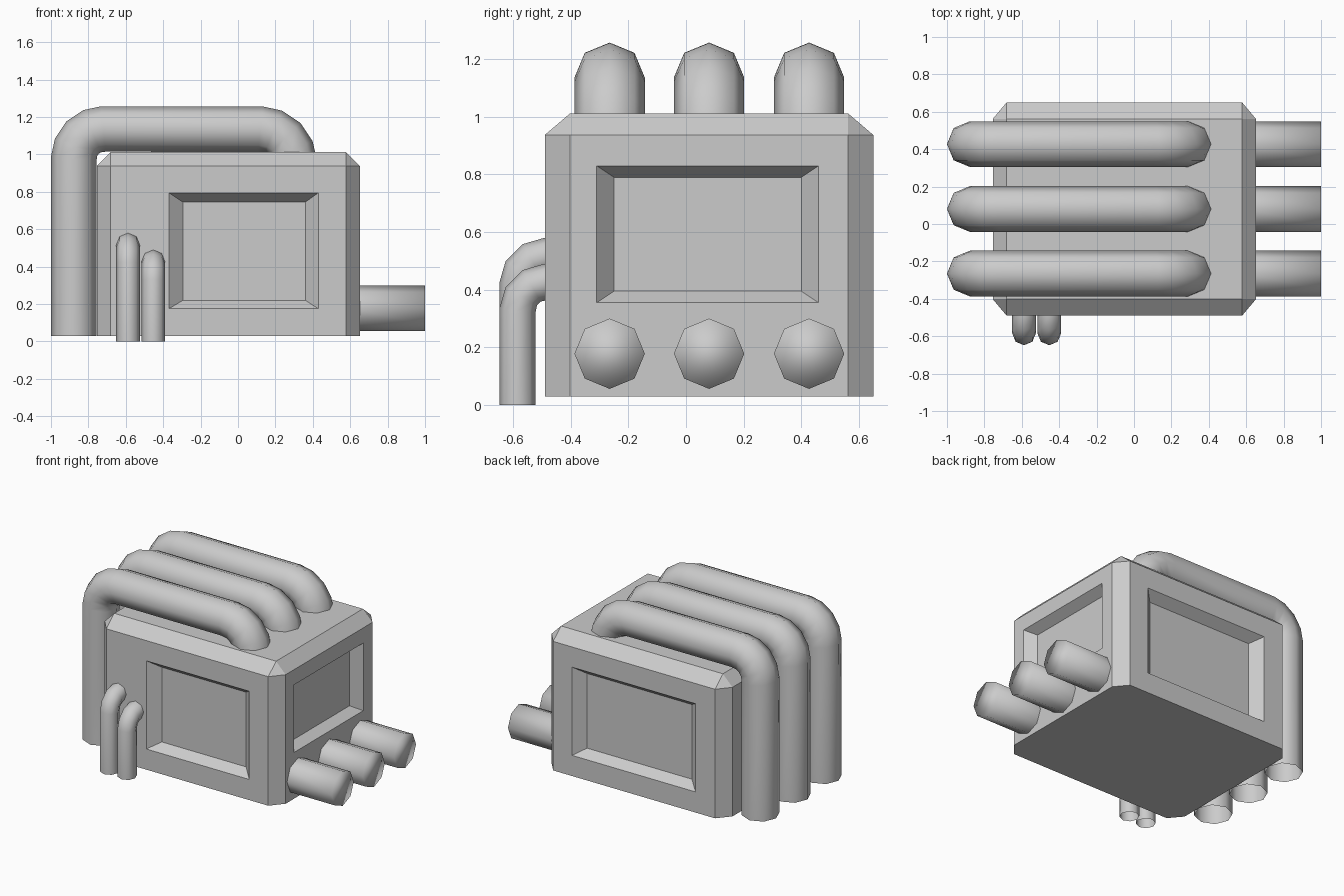
import bpy, bmesh
from math import sin, cos, pi
from mathutils import Vector

if "Cube" in bpy.data.objects:
    bpy.data.objects.remove(bpy.data.objects["Cube"])


def add_object(name, bm):
    bmesh.ops.recalc_face_normals(bm, faces=bm.faces)
    mesh = bpy.data.meshes.new(name)
    bm.to_mesh(mesh)
    bm.free()
    obj = bpy.data.objects.new(name, mesh)
    bpy.context.collection.objects.link(obj)
    return obj


def panel(bm, axis, sign, outer, inner, depth):
    """Sink a sloped panel into one flat side; rects are (min, max, zmin, zmax)."""
    face = max(bm.faces, key=lambda f: f.normal[axis] * sign * f.calc_area())
    u = 1 - axis
    for rect, sink in ((outer, 0), (inner, depth)):
        bmesh.ops.inset_individual(bm, faces=[face], thickness=0.02)
        mid = face.calc_center_median()
        for v in face.verts:
            hi_u, hi_z = v.co[u] > mid[u], v.co.z > mid.z
            v.co[u] = rect[1] if hi_u else rect[0]
            v.co.z = rect[3] if hi_z else rect[2]
            v.co[axis] -= sign * sink


def arc(cx, cz, r, a0, a1, steps):
    return [(cx + r * cos(a0 + (a1 - a0) * i / steps),
             cz + r * sin(a0 + (a1 - a0) * i / steps)) for i in range(steps + 1)]


def tube(name, path, radius, side, cap_end=False, sides=8):
    """Sweep a polygon along a planar path; side is the plane's normal."""
    bm = bmesh.new()
    pts = [Vector(p) for p in path]
    side = Vector(side)
    rings = []
    for i, p in enumerate(pts):
        a = (p - pts[i - 1]).normalized() if i else Vector()
        b = (pts[i + 1] - p).normalized() if i < len(pts) - 1 else Vector()
        n = (a + b).normalized().cross(side)
        rings.append([bm.verts.new(p + radius * (side * cos(2 * pi * k / sides)
                                                 + n * sin(2 * pi * k / sides)))
                      for k in range(sides)])
    for r, s in zip(rings, rings[1:]):
        for k in range(sides):
            j = (k + 1) % sides
            bm.faces.new((r[k], r[j], s[j], s[k]))
    if cap_end:
        bm.faces.new(rings[-1])
    for f in bm.faces:
        f.smooth = True
    return add_object(name, bm)


# Body: box with chamfered top and upright edges, open chamfer-free base
lo, hi = Vector((-0.755, -0.49, 0.03)), Vector((0.652, 0.65, 1.012))
chamfer = Vector((0.074, 0.088, 0.075))
bm = bmesh.new()
bmesh.ops.create_cube(bm, size=1)
bmesh.ops.scale(bm, verts=bm.verts, vec=[(hi[i] - lo[i]) / chamfer[i] for i in range(3)])
edges = [e for e in bm.edges if max(v.co.z for v in e.verts) > 0]
bmesh.ops.bevel(bm, geom=edges, offset=1, offset_type='OFFSET', segments=1,
                profile=0.5, affect='EDGES')
bmesh.ops.scale(bm, verts=bm.verts, vec=chamfer)
bmesh.ops.translate(bm, verts=bm.verts, vec=(lo + hi) / 2)
bm.normal_update()

# Recessed panels: front, back and right side
panel(bm, 1, -1, (-0.37, 0.43, 0.175, 0.795), (-0.295, 0.36, 0.22, 0.745), 0.065)
panel(bm, 1, 1, (-0.53, 0.43, 0.175, 0.795), (-0.455, 0.36, 0.22, 0.745), 0.065)
panel(bm, 0, 1, (-0.31, 0.46, 0.355, 0.83), (-0.25, 0.40, 0.395, 0.79), 0.065)
add_object("body", bm)

# Large pipes over the top, and the short outlets on the right
R = 0.122
over = ([(-0.878, 0.03)] + arc(-0.72, 0.978, 0.158, pi, pi / 2, 4)
        + arc(0.12, 0.955, 0.18, pi / 2, 0, 4))
for i, y in enumerate((-0.265, 0.08, 0.427)):
    tube(f"top_pipe_{i + 1}", [(x, y, z) for x, z in over], R, (0, 1, 0))
    tube(f"outlet_pipe_{i + 1}", [(0.6, y, 0.178), (1.0, y, 0.178)], R, (0, 1, 0), True)

# Two small pipes bending into the front
for i, (x, z) in enumerate(((-0.588, 0.417), (-0.453, 0.327))):
    bend = [(-0.585, 0)] + arc(-0.485, z, 0.1, pi, pi / 2, 3) + [(-0.45, z + 0.1)]
    tube(f"small_pipe_{i + 1}", [(x, y, h) for y, h in bend], 0.063, (1, 0, 0))
